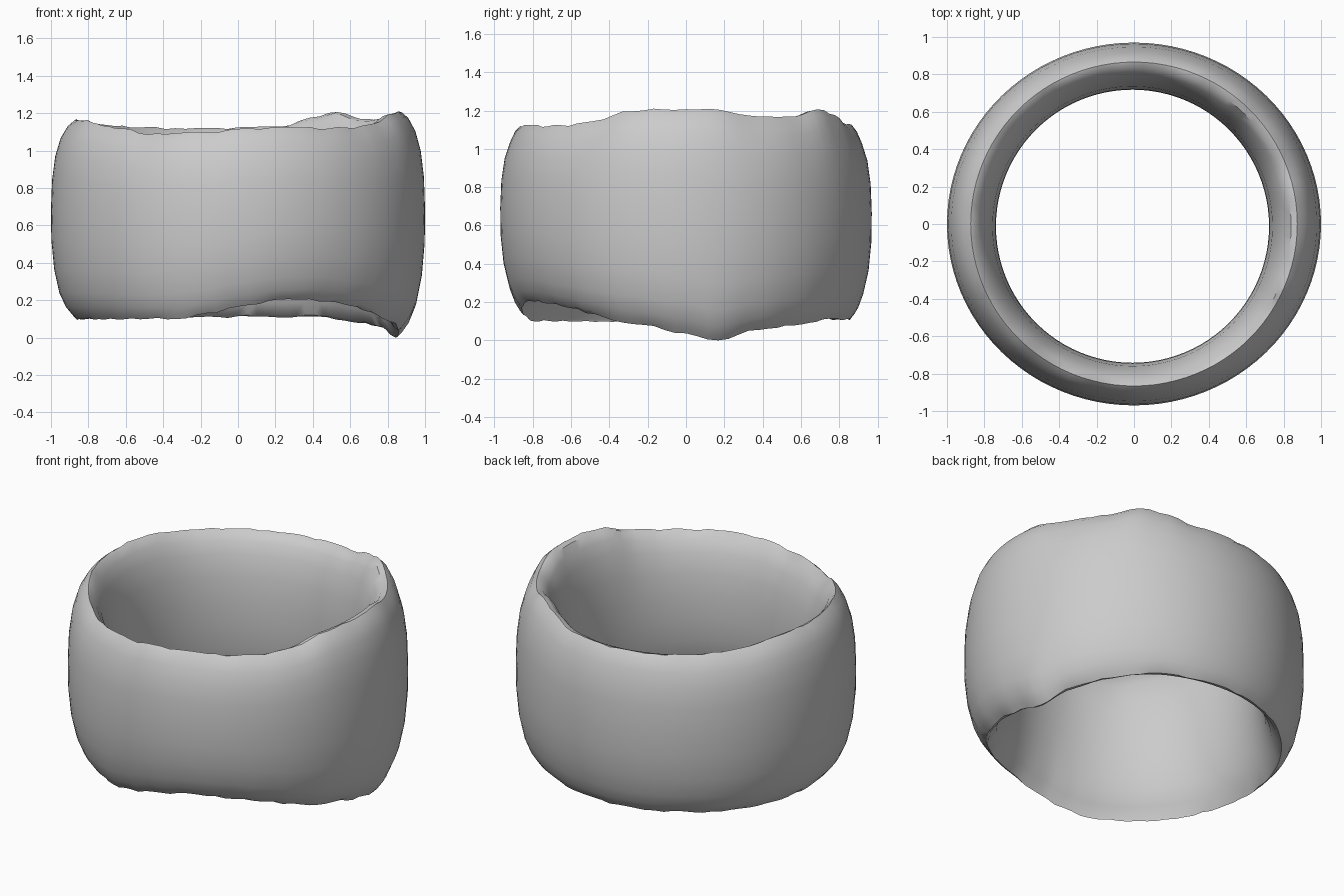
import bpy, bmesh, math, random

if "Cube" in bpy.data.objects:
    bpy.data.objects.remove(bpy.data.objects["Cube"])

random.seed(4)
SEG = 96

# Rim heights around the ring: angle in degrees from +x, top z, bottom z
RIM = [(0, 1.21, .04), (10, 1.21, 0), (25, 1.165, .05), (40, 1.17, .08),
       (52, 1.21, .10), (62, 1.175, .11), (75, 1.13, .11), (90, 1.12, .11),
       (120, 1.12, .11), (140, 1.13, .10), (165, 1.165, .10), (200, 1.16, .10),
       (225, 1.12, .10), (237, 1.085, .10), (250, 1.10, .105), (260, 1.095, .13),
       (270, 1.12, .17), (285, 1.12, .20), (300, 1.12, .20), (315, 1.12, .17),
       (325, 1.14, .135), (340, 1.20, .09), (360, 1.21, .04)]

# Closed cross-section: (height fraction, radius), outer wall up, inner wall down
OUTER = [(0, .86), (.02, .885), (.06, .92), (.13, .955), (.25, .983), (.4, .998),
         (.55, 1.0), (.7, .994), (.82, .977), (.91, .948), (.97, .91), (1, .873)]
INNER = [(.99, .848), (.95, .815), (.88, .78), (.75, .748), (.6, .733), (.45, .73),
         (.3, .74), (.17, .765), (.07, .80), (.01, .843)]


def rim(deg):
    """Smoothly interpolated top and bottom height at an angle."""
    for a, b in zip(RIM, RIM[1:]):
        if a[0] <= deg <= b[0]:
            t = (deg - a[0]) / (b[0] - a[0])
            t = t * t * (3 - 2 * t)
            return [a[k] + (b[k] - a[k]) * t for k in (1, 2)]


bm = bmesh.new()
rings = []
for i in range(SEG):
    deg = 360 * i / SEG
    c, s = math.cos(math.radians(deg)), math.sin(math.radians(deg))
    top, bottom = rim(deg)
    # Slightly ragged rim edges
    jag = random.uniform(-.006, .006)
    ring = []
    for f, r in OUTER:
        edge = jag if f in (0, 1) else 0
        z = bottom + (top - bottom) * f
        ring.append(bm.verts.new((c * r, s * (r - .03 * min(1, (r - .85) / .1)), max(0, z + edge))))
    for f, r in INNER:
        z = bottom + (top - bottom) * f
        ring.append(bm.verts.new((c * r - .008, s * r - .012, z)))
    rings.append(ring)

n = len(rings[0])
for i in range(SEG):
    a, b = rings[i], rings[(i + 1) % SEG]
    for j in range(n):
        k = (j + 1) % n
        bm.faces.new((a[j], b[j], b[k], a[k]))
bmesh.ops.recalc_face_normals(bm, faces=bm.faces)

# Ring band
mesh = bpy.data.meshes.new("ring_band")
bm.to_mesh(mesh)
bm.free()
band = bpy.data.objects.new("ring_band", mesh)
bpy.context.collection.objects.link(band)

grey = bpy.data.materials.new("light grey")
grey.diffuse_color = (.6, .6, .6, 1)
grey.use_nodes = True
grey.node_tree.nodes["Principled BSDF"].inputs["Base Color"].default_value = grey.diffuse_color
mesh.materials.append(grey)

bpy.context.view_layer.objects.active = band
band.select_set(True)
bpy.ops.object.shade_smooth_by_angle(angle=math.radians(40))
